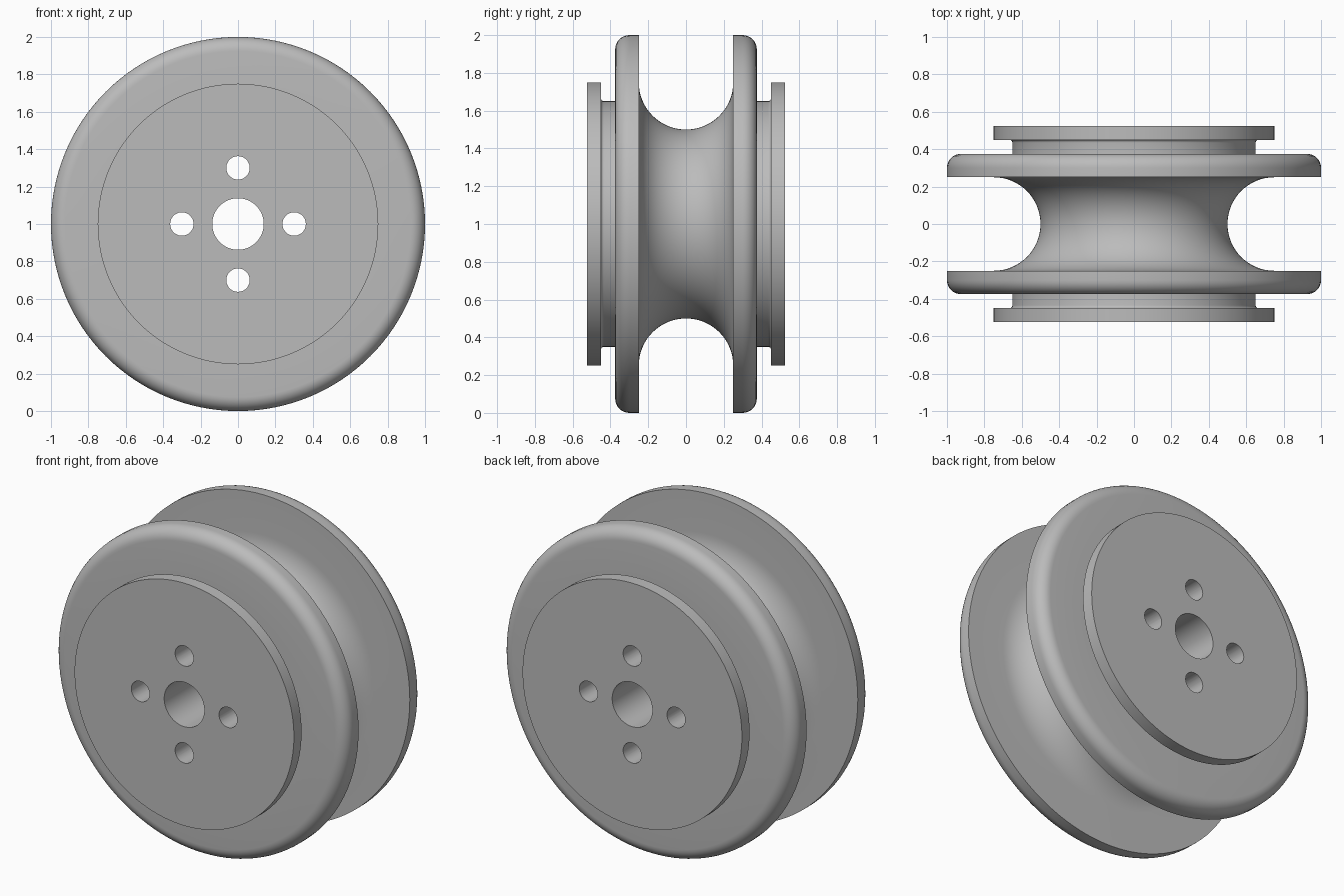
import bpy, bmesh
from math import sin, cos, pi, radians

cube = bpy.data.objects.get("Cube")
if cube:
    bpy.data.objects.remove(cube, do_unlink=True)

SEGMENTS = 128
BORE, BOLT, BOLT_CIRCLE = 0.1375, 0.0625, 0.3

grey = bpy.data.materials.new("plain grey")
grey.use_nodes = True
colour = (0.5, 0.5, 0.5, 1)
grey.diffuse_color = colour
grey.node_tree.nodes["Principled BSDF"].inputs["Base Color"].default_value = colour


def arc(r, y, radius, start, end, steps):
    """Points (radius from axle, y) along an arc, angles in degrees."""
    angles = [radians(start + (end - start) * i / steps) for i in range(steps + 1)]
    return [(r + radius * cos(a), y + radius * sin(a)) for a in angles]


def make_object(name, bm):
    mesh = bpy.data.meshes.new(name)
    bm.normal_update()
    bm.to_mesh(mesh)
    bm.free()
    obj = bpy.data.objects.new(name, mesh)
    bpy.context.collection.objects.link(obj)
    obj.location.z = 1
    return obj


# Back half of the profile: groove, rim with rounded shoulder, neck, end disc
half = arc(0.75, 0, 0.25, 180, 90, 16)
half += [(1, 0.25)] + arc(0.925, 0.3, 0.075, 0, 90, 8)
half += [(0.65, 0.375)] + arc(0.665, 0.435, 0.015, 180, 90, 4)
half += [(0.75, 0.45), (0.75, 0.525), (BORE, 0.525)]
profile = half + [(r, -y) for r, y in reversed(half[1:])]

# Turn the closed profile around the axle
bm = bmesh.new()
rings = []
for i in range(SEGMENTS):
    a = 2 * pi * i / SEGMENTS
    rings.append([bm.verts.new((r * cos(a), y, r * sin(a))) for r, y in profile])
count = len(profile)
for i in range(SEGMENTS):
    here, after = rings[i], rings[(i + 1) % SEGMENTS]
    for j in range(count):
        k = (j + 1) % count
        bm.faces.new((here[j], here[k], after[k], after[j]))
bmesh.ops.recalc_face_normals(bm, faces=bm.faces)
roller = make_object("grooved_roller", bm)
roller.data.materials.append(grey)

# Four bolt holes through the whole roller
bm = bmesh.new()
for i in range(4):
    a = i * pi / 2
    ends = [[bm.verts.new((BOLT_CIRCLE * cos(a) + BOLT * cos(t), y,
                           BOLT_CIRCLE * sin(a) + BOLT * sin(t)))
             for t in [2 * pi * s / 48 for s in range(48)]] for y in (-0.7, 0.7)]
    for end in ends:
        bm.faces.new(end)
    for s in range(48):
        n = (s + 1) % 48
        bm.faces.new((ends[0][s], ends[0][n], ends[1][n], ends[1][s]))
bmesh.ops.recalc_face_normals(bm, faces=bm.faces)
cutter = make_object("bolt_hole_cutter", bm)
cutter.hide_render = True
cutter.data.materials.append(grey)

cut = roller.modifiers.new("bolt holes", 'BOOLEAN')
cut.operation = 'DIFFERENCE'
cut.solver = 'EXACT'
cut.object = cutter
bpy.context.view_layer.objects.active = roller
roller.select_set(True)
bpy.ops.object.modifier_apply(modifier=cut.name)
bpy.data.objects.remove(cutter, do_unlink=True)
bpy.ops.object.shade_smooth_by_angle(angle=radians(30))
